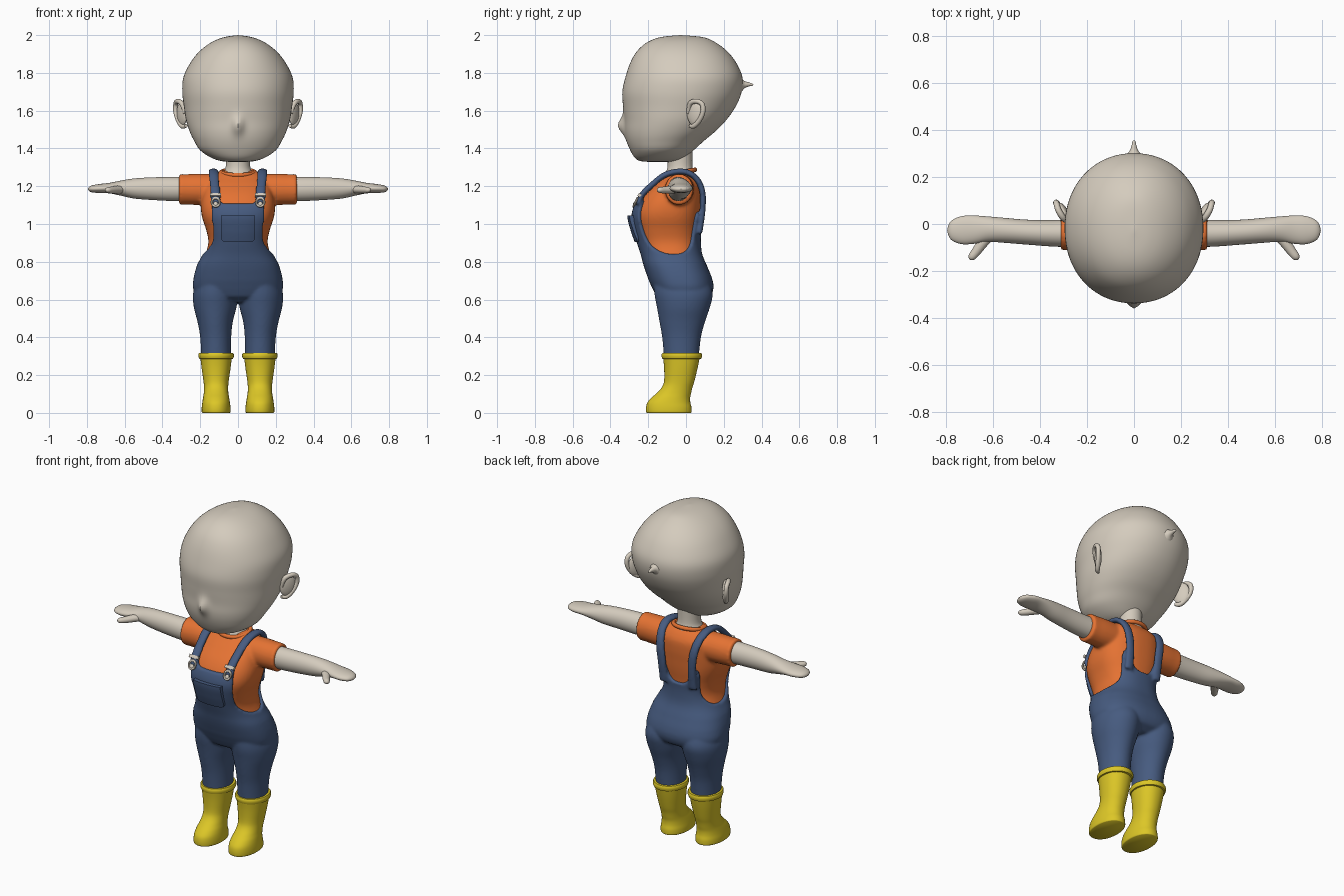
import bpy, bmesh, math
from mathutils import Vector as V

if "Cube" in bpy.data.objects:
    bpy.data.objects.remove(bpy.data.objects["Cube"])

def material(name, rgb):
    m = bpy.data.materials.new(name)
    m.diffuse_color = (*rgb, 1)
    m.use_nodes = True
    m.node_tree.nodes["Principled BSDF"].inputs["Base Color"].default_value = m.diffuse_color
    return m

SKIN = material("warm_grey", (.66, .60, .51))
ORANGE = material("orange_cloth", (.78, .17, .033))
BLUE = material("denim_blue", (.062, .105, .215))
YELLOW = material("rubber_yellow", (.72, .57, .02))

# ---------- helpers ----------
def cubic(a, b, c, d, t):
    return tuple(.5 * (2*q + (r-p)*t + (2*p-5*q+4*r-s)*t*t + (3*q-p-3*r+s)*t**3)
                 for p, q, r, s in zip(a, b, c, d))

def spline(keys, n=5):
    k = [keys[0]] + list(keys) + [keys[-1]]
    out = [cubic(*k[i:i+4], j/n) for i in range(len(keys)-1) for j in range(n)]
    return out + [tuple(keys[-1])]

def spow(v, p):
    return math.copysign(abs(v)**(2/p), v)

def point(ring, phi, off=0, p=2.0):
    # ring = (z, centre x, half width, front y, back y); phi 0 faces front
    z, cx, hw, yf, yb = ring
    ry = (yb-yf)/2
    return V((cx + max(hw+off, 0)*spow(math.sin(phi), p),
              (yf+yb)/2 - max(ry+off, 0)*spow(math.cos(phi), p), z))

def upright(rings, off=0, p=2.0, n=64):
    return [[point(r, math.tau*i/n, off, p) for i in range(n)] for r in rings]

def sideways(s, keys, n=32):
    # rings along x: (x, cy, cz, ry, rz)
    return [[V((s*x, cy+ry*math.cos(math.tau*i/n), cz+rz*math.sin(math.tau*i/n)))
             for i in range(n)] for x, cy, cz, ry, rz in spline(keys)]

def tube(keys, side, w, t, s=1, n=16):
    # sweep an ellipse along (x, y, z, scale) points
    pts, loops = spline(keys), []
    pos = [V((s*q[0], q[1], q[2])) for q in pts]
    side = V(side).normalized()
    for i, q in enumerate(pts):
        tan = (pos[min(i+1, len(pos)-1)] - pos[max(i-1, 0)]).normalized()
        nor = tan.cross(side).normalized()
        loops.append([pos[i] + q[3]*(side*w*math.cos(math.tau*j/n) + nor*t*math.sin(math.tau*j/n))
                      for j in range(n)])
    return loops

def add(bm, loops, closed=False):
    rows = [[bm.verts.new(c) for c in l] for l in loops]
    n = len(rows[0])
    for k in range(len(rows) if closed else len(rows)-1):
        a, b = rows[k], rows[(k+1) % len(rows)]
        for i in range(n):
            bm.faces.new((a[i], a[(i+1) % n], b[(i+1) % n], b[i]))
    if not closed:
        bm.faces.new(rows[0][::-1])
        bm.faces.new(rows[-1])

def finish(name, solids, mat, voxel=0, closed=False):
    bm = bmesh.new()
    for loops in solids:
        add(bm, loops, closed)
    bmesh.ops.remove_doubles(bm, verts=bm.verts, dist=1e-5)
    bmesh.ops.recalc_face_normals(bm, faces=bm.faces)
    me = bpy.data.meshes.new(name)
    bm.to_mesh(me)
    bm.free()
    me.materials.append(mat)
    me.polygons.foreach_set("use_smooth", [True]*len(me.polygons))
    me.set_sharp_from_angle(angle=math.radians(50))
    ob = bpy.data.objects.new(name, me)
    bpy.context.collection.objects.link(ob)
    if voxel:  # melt overlapping solids into one soft surface
        r = ob.modifiers.new("merge", 'REMESH')
        r.mode, r.voxel_size, r.use_smooth_shade = 'VOXEL', voxel, True
        m = ob.modifiers.new("soften", 'SMOOTH')
        m.factor, m.iterations = .5, 5
    return ob

def primitive(name, mat, **scale_rot):
    ob = bpy.context.object
    ob.name = name
    ob.data.materials.append(mat)
    for k, v in scale_rot.items():
        setattr(ob, k, v)
    bpy.ops.object.shade_smooth_by_angle()

# ---------- head with nose ----------
HEAD = [(1.328, 0, 0, -.15, -.15), (1.332, 0, .08, -.235, -.06), (1.35, 0, .14, -.27, -.01),
        (1.39, 0, .2, -.295, .04), (1.44, 0, .232, -.315, .095), (1.49, 0, .256, -.325, .155),
        (1.55, 0, .275, -.327, .213), (1.62, 0, .286, -.333, .262), (1.7, 0, .295, -.337, .295),
        (1.78, 0, .288, -.32, .298), (1.86, 0, .248, -.292, .262), (1.92, 0, .198, -.255, .212),
        (1.965, 0, .135, -.2, .15), (1.99, 0, .07, -.13, .085), (2.0, 0, 0, -.03, -.03)]
loops = upright(spline(HEAD), p=2.1, n=120)
for loop in loops:
    for c in loop:
        if c.y < -.2:
            c.y -= .034*math.exp(-(c.x/.028)**2 - ((c.z-1.522)/.045)**2)
finish("head", [loops], SKIN)
finish("neck", [upright(spline([(1.22, 0, .1, -.13, .06), (1.27, 0, .078, -.108, .045),
                                (1.31, 0, .064, -.097, .034), (1.4, 0, .064, -.1, .034)]))], SKIN)
finish("hair_tuft", [tube([(0, .27, 1.735, 5.5), (0, .293, 1.737, 3.6), (0, .31, 1.738, 1.9),
                           (0, .335, 1.739, 1), (0, .352, 1.737, .6), (0, .357, 1.737, 0)],
                          (1, 0, 0), .01, .01)], SKIN)

# ---------- ears, arms and hands ----------
EAR = [(.28, .012, 1.585, .8), (.298, .022, 1.637, 1), (.32, .055, 1.65, 1), (.33, .086, 1.633, 1),
       (.329, .089, 1.59, 1), (.314, .068, 1.545, 1), (.294, .04, 1.518, 1), (.275, .02, 1.52, .7)]
ARM = [(.2, -.035, 1.185, .06, .062), (.32, -.04, 1.185, .057, .064), (.45, -.035, 1.187, .053, .06),
       (.55, -.027, 1.188, .053, .053), (.62, -.022, 1.19, .054, .04), (.68, -.024, 1.19, .06, .028),
       (.73, -.026, 1.188, .06, .024), (.77, -.027, 1.186, .046, .019), (.788, -.027, 1.185, .026, .011),
       (.795, -.027, 1.185, 0, 0)]
THUMB = [(.6, -.03, 1.185, 1.2), (.64, -.075, 1.182, 1.15), (.67, -.115, 1.18, 1),
         (.688, -.138, 1.18, .85), (.695, -.149, 1.18, .5), (.697, -.153, 1.18, 0)]
for s, tag in ((1, "left"), (-1, "right")):
    finish(tag + "_ear_rim", [tube(EAR, (.86*s, -.5, 0), .013, .013, s)], SKIN)
    bpy.ops.mesh.primitive_uv_sphere_add(radius=1, location=(s*.296, .048, 1.585))
    primitive(tag + "_ear", SKIN, scale=(.018, .048, .066), rotation_euler=(0, 0, -.52*s))
    finish(tag + "_arm", [sideways(s, ARM)], SKIN)
    finish(tag + "_thumb", [tube(THUMB, (0, 0, 1), .018, .02, s)], SKIN)

# ---------- body profile shared by shirt, overalls and pocket ----------
BODY = [(.585, 0, .1, -.1, .08), (.61, 0, .2, -.15, .125), (.65, 0, .235, -.174, .144),
        (.7, 0, .237, -.197, .141), (.78, 0, .218, -.224, .111), (.84, 0, .188, -.24, .086),
        (.9, 0, .172, -.26, .079), (.96, 0, .181, -.277, .081), (1.04, 0, .206, -.289, .091),
        (1.1, 0, .211, -.274, .096), (1.16, 0, .201, -.236, .1), (1.22, 0, .185, -.172, .096),
        (1.265, 0, .145, -.12, .068), (1.285, 0, .1, -.092, .035)]
P = 2.4

def body(z):
    i = 0
    while i < len(BODY)-2 and BODY[i+1][0] < z:
        i += 1
    a, b = BODY[i], BODY[i+1]
    r = cubic(BODY[max(i-1, 0)], a, b, BODY[min(i+2, len(BODY)-1)], (z-a[0])/(b[0]-a[0]))
    return (z,) + r[1:]

def span(a, b, n):
    return [a + (b-a)*i/n for i in range(n+1)]

# ---------- shirt: torso, sleeves, collar ----------
shirt = [upright([body(z) for z in span(.76, 1.283, 40)], -.015, P)]
for s in (1, -1):
    shirt.append(sideways(s, [(.04, -.035, 1.18, .08, .084), (.2, -.035, 1.183, .078, .083),
                              (.27, -.036, 1.183, .075, .081), (.312, -.037, 1.183, .075, .082)]))
finish("shirt", shirt, ORANGE, .009)
collar = []
for i in range(48):
    a = math.tau*i/48
    c = V((.09*math.sin(a), -.032 - .08*math.cos(a), 1.273 - .014*math.cos(a)))
    d = V((math.sin(a), -math.cos(a), 0))
    collar.append([c + d*.011*math.cos(math.tau*j/10) + V((0, 0, .012*math.sin(math.tau*j/10)))
                   for j in range(10)])
finish("collar", [collar], ORANGE, closed=True)

# ---------- overalls: hips, legs, bib with arm openings, straps ----------
LEG = [(.29, .116, .078, -.116, .067), (.4, .118, .082, -.126, .079), (.48, .121, .093, -.14, .1),
       (.56, .121, .113, -.154, .127), (.63, .119, .119, -.167, .141), (.7, .11, .11, -.17, .12)]
EDGE = [(0, 1.108), (15, 1.108), (28, 1.113), (34, 1.12), (37, 1.11), (39, 1.06), (43, .98), (49, .92),
        (57, .885), (72, .856), (92, .84), (112, .85), (126, .875), (135, .91), (140, .97), (143, 1.03),
        (147, 1.06), (154, 1.06), (159, 1.03), (164, .99), (171, .97), (180, .965)]
STRAP = [(.118, -.252, 1.105, 1), (.119, -.232, 1.155, 1), (.124, -.175, 1.212, 1), (.128, -.115, 1.258, 1),
         (.13, -.05, 1.277, 1), (.13, .01, 1.272, 1), (.122, .06, 1.234, 1), (.111, .087, 1.17, 1),
         (.1, .088, 1.08, 1), (.097, .078, 1.0, 1), (.097, .07, .95, 1)]
half = spline(EDGE, 4)
columns = half + [(360-a, z) for a, z in half[-2:0:-1]]
shell = []
for a, top in columns:
    zs = span(.72, top, 18)
    shell.append([point(body(z), math.radians(a), 0, P) for z in zs] +
                 [point(body(z), math.radians(a), -.032, P) for z in zs[::-1]])
bm_parts = [upright([body(z) for z in span(.585, .8, 16)], 0, P)]
for s in (1, -1):
    bm_parts.append(upright([(z, s*cx, hw, f, b) for z, cx, hw, f, b in spline(LEG)]))
    bm_parts.append(tube(STRAP, (1, 0, 0), .027, .016, s))
overalls = finish("overalls", bm_parts, BLUE, .008)
bm = bmesh.new()
bm.from_mesh(overalls.data)
add(bm, shell, True)
bmesh.ops.recalc_face_normals(bm, faces=bm.faces)
bm.to_mesh(overalls.data)
bm.free()

# ---------- bib pocket: a padded plate following the bib ----------
pocket = []
for v in span(0, 1, 14):
    z = .905 + .14*v
    _, _, hw, yf, yb = body(z)
    w = .09 - .014*(1-min(v/.15, 1))**2
    ry = (yb-yf)/2
    row = [(w*u, (yf+yb)/2 - ry*(1-abs(w*u/hw)**P)**(1/P)) for u in span(-1, 1, 14)]
    out = .01 + .012*v
    pocket.append([V((x, y-out, z)) for x, y in row] + [V((x, y+.01, z)) for x, y in row[::-1]])
finish("bib_pocket", [pocket], BLUE)

# ---------- buckles and boots ----------
BOOT = [(0, .116, .072, -.207, .027), (.006, .116, .076, -.211, .03), (.03, .116, .076, -.211, .029),
        (.055, .116, .073, -.204, .023), (.08, .116, .069, -.183, .022), (.105, .116, .065, -.155, .027),
        (.135, .116, .064, -.128, .034), (.17, .116, .067, -.116, .045), (.24, .116, .077, -.116, .062),
        (.3, .116, .084, -.122, .074)]
for s, tag in ((1, "left"), (-1, "right")):
    bpy.ops.mesh.primitive_torus_add(major_radius=.021, minor_radius=.006, major_segments=24,
                                     minor_segments=10, location=(s*.118, -.268, 1.115))
    primitive(tag + "_buckle_ring", SKIN, rotation_euler=(math.radians(65), 0, 0), scale=(1, 1.15, 1))
    bpy.ops.mesh.primitive_uv_sphere_add(radius=1, segments=20, ring_count=10, location=(s*.118, -.272, 1.106))
    primitive(tag + "_buckle_button", SKIN, rotation_euler=(math.radians(-25), 0, 0), scale=(.013, .009, .013))
    bpy.ops.mesh.primitive_cube_add(size=1, location=(s*.119, -.246, 1.153))
    primitive(tag + "_buckle_slider", SKIN, rotation_euler=(math.radians(-35), 0, 0), scale=(.06, .016, .018))
    finish(tag + "_boot", [upright([(z, s*cx, hw, f, b) for z, cx, hw, f, b in spline(BOOT, 4)], p=2.15)], YELLOW)
    cuff = [(.285, .082, 0), (.287, .09, 1), (.298, .094, 1), (.31, .094, 1), (.317, .09, 1), (.318, .082, 0)]
    finish(tag + "_boot_cuff", [upright([(z, s*.116, hw, -.022-hw-.013, -.022+hw+.013)
                                         for z, hw, _ in cuff])], YELLOW)
